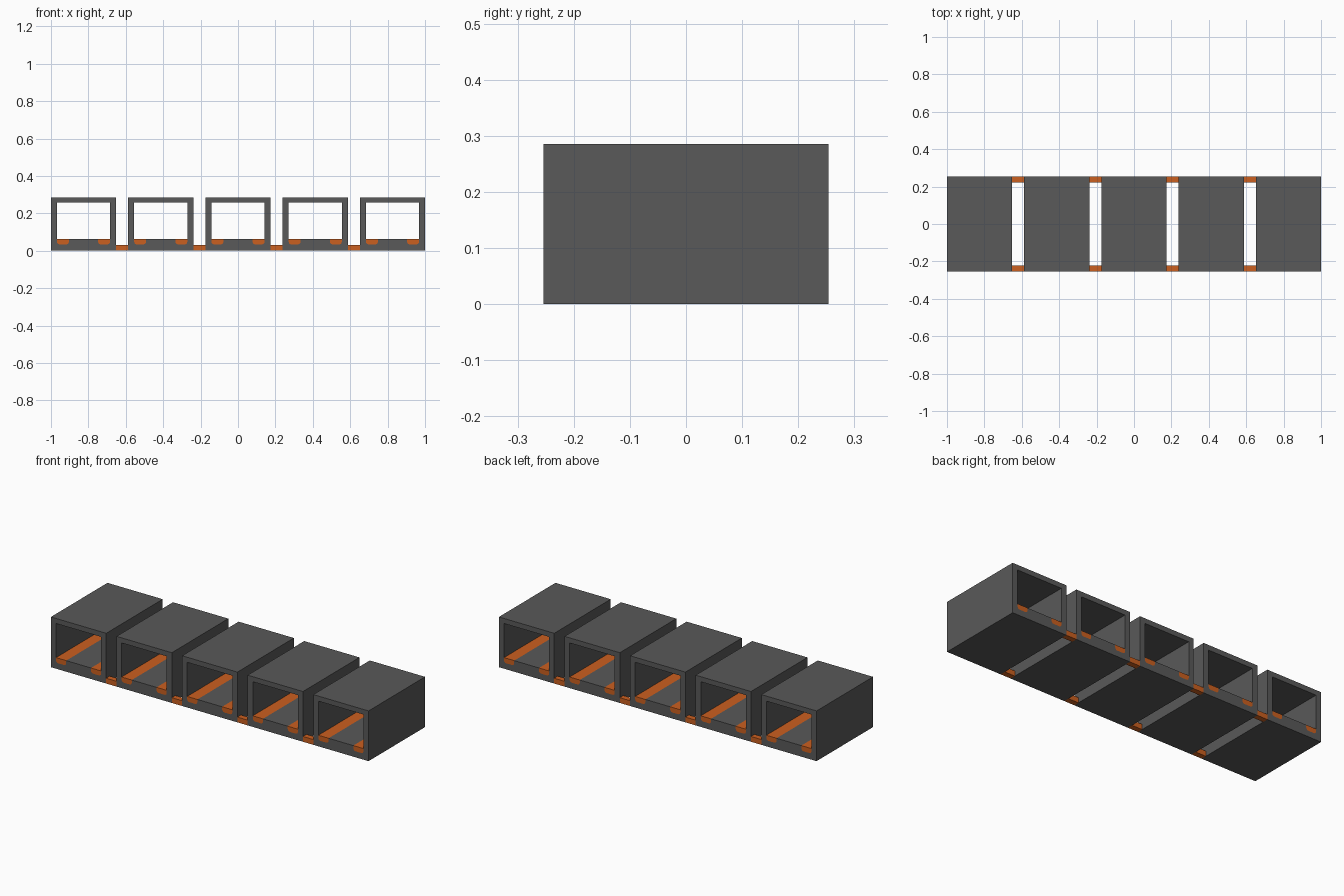
import bpy
import bmesh
from math import cos, sin, pi

cube = bpy.data.objects.get("Cube")
if cube:
    bpy.data.objects.remove(cube, do_unlink=True)


def make_material(name, rgb):
    mat = bpy.data.materials.new(name)
    mat.use_nodes = True
    mat.diffuse_color = (*rgb, 1)
    mat.node_tree.nodes["Principled BSDF"].inputs["Base Color"].default_value = (*rgb, 1)
    return mat


grey = make_material("dark grey", (0.1, 0.1, 0.1))
orange = make_material("orange", (0.6, 0.115, 0.014))

COUNT, PITCH = 5, 0.413
HALF_W, HEIGHT, HALF_D = 0.174, 0.286, 0.254
IN_W, FLOOR, CEILING = 0.142, 0.063, 0.257
RAIL_W, RAIL_Z, RADIUS = 0.064, 0.034, 0.014


def extrude_profile(name, loops, x, y0, y1, mat):
    """Fill closed x-z loops (later loops are holes) and extrude along y."""
    bm = bmesh.new()
    edges = []
    for loop in loops:
        vs = [bm.verts.new((px, y0, pz)) for px, pz in loop]
        edges += [bm.edges.new((a, b)) for a, b in zip(vs, vs[1:] + vs[:1])]
    bmesh.ops.triangle_fill(bm, edges=edges, use_beauty=True)
    ext = bmesh.ops.extrude_face_region(bm, geom=bm.faces[:], use_keep_orig=True)
    verts = [g for g in ext["geom"] if isinstance(g, bmesh.types.BMVert)]
    bmesh.ops.translate(bm, verts=verts, vec=(0, y1 - y0, 0))
    bmesh.ops.recalc_face_normals(bm, faces=bm.faces[:])
    mesh = bpy.data.meshes.new(name)
    bm.to_mesh(mesh)
    bm.free()
    mesh.materials.append(mat)
    obj = bpy.data.objects.new(name, mesh)
    obj.location.x = x
    bpy.context.collection.objects.link(obj)
    return obj


def rail_profile(left):
    """Flat-topped strip with rounded lower corners, from top left round to top right."""
    pts = [(left, FLOOR)]
    for cx, start in ((left + RADIUS, pi), (left + RAIL_W - RADIUS, 1.5 * pi)):
        for i in range(5):
            a = start + i * pi / 8
            pts.append((cx + RADIUS * cos(a), RAIL_Z + RADIUS + RADIUS * sin(a)))
    return pts + [(left + RAIL_W, FLOOR)]


def rectangle(x0, x1, z0, z1):
    return [(x0, z0), (x1, z0), (x1, z1), (x0, z1)]


left_rail = rail_profile(-IN_W)
right_rail = rail_profile(IN_W - RAIL_W)
outer = rectangle(-HALF_W, HALF_W, 0, HEIGHT)
# Opening includes the two floor grooves that hold the rails
opening = left_rail + right_rail + [(IN_W, CEILING), (-IN_W, CEILING)]

for i in range(COUNT):
    x = (i - (COUNT - 1) / 2) * PITCH
    # Open-ended box and its two floor rails
    extrude_profile(f"box_shell_{i + 1}", [outer, opening], x, -HALF_D, HALF_D, grey)
    extrude_profile(f"left_rail_{i + 1}", [right_rail], x, -HALF_D, HALF_D, orange)
    extrude_profile(f"right_rail_{i + 1}", [left_rail], x, -HALF_D, HALF_D, orange)
    # Small links joining neighbouring boxes at front and back
    if i < COUNT - 1:
        gap = PITCH / 2 - HALF_W
        link = rectangle(-gap, gap, 0, 0.03)
        for end, y0 in (("front", -HALF_D), ("back", HALF_D - 0.032)):
            extrude_profile(f"{end}_link_{i + 1}", [link], x + PITCH / 2, y0, y0 + 0.032, orange)
